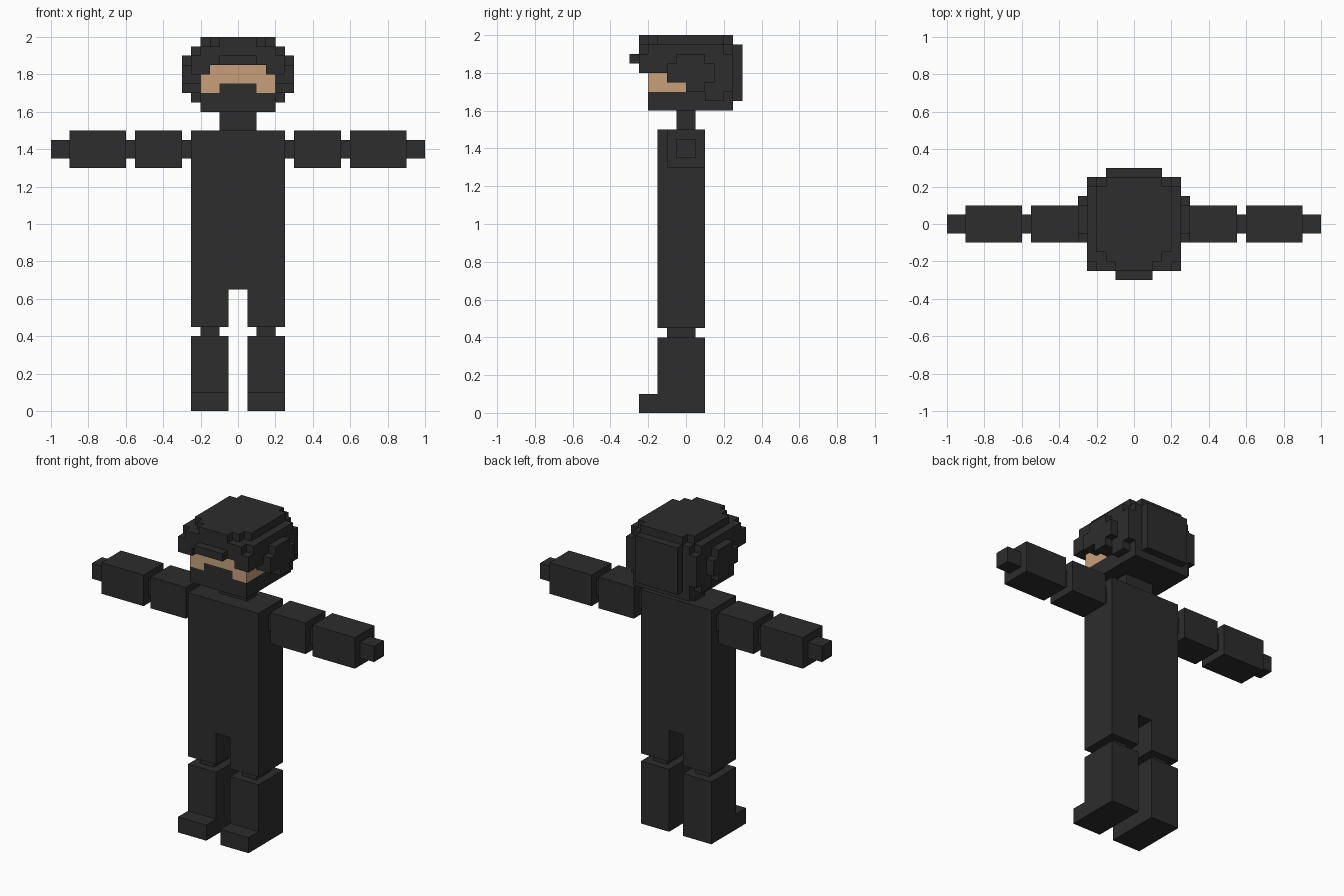
import bpy, bmesh, math
from mathutils import Vector

if "Cube" in bpy.data.objects:
    bpy.data.objects.remove(bpy.data.objects["Cube"])

U = 0.05  # one block edge


def material(name, rgb):
    m = bpy.data.materials.new(name)
    m.diffuse_color = (*rgb, 1)
    m.use_nodes = True
    m.node_tree.nodes["Principled BSDF"].inputs["Base Color"].default_value = m.diffuse_color
    return m


DARK = material("charcoal cloth", (0.026, 0.026, 0.026))
SKIN = material("tan skin", (0.578, 0.352, 0.195))


def finish(bm, name, mat):
    me = bpy.data.meshes.new(name)
    bm.to_mesh(me)
    bm.free()
    me.materials.append(mat)
    ob = bpy.data.objects.new(name, me)
    bpy.context.collection.objects.link(ob)
    return ob


def box(name, x, y, z, mat=DARK):
    """Box from (low, high) ranges in block units."""
    bm = bmesh.new()
    bmesh.ops.create_cube(bm, size=1)
    for v in bm.verts:
        v.co = Vector([(r[0] if c < 0 else r[1]) * U for c, r in zip(v.co, (x, y, z))])
    return finish(bm, name, mat)


def pair(name, x, y, z):
    box("right_" + name, x, y, z)
    box("left_" + name, (-x[1], -x[0]), y, z)


def cells(half, y0, y1, z0, z1):
    """Blocks of a box that is symmetric in x."""
    return {(x, y, z) for x in range(-half, half)
            for y in range(y0, y1) for z in range(z0, z1)}


def blocks(name, own, solid, mat):
    """Mesh of the exposed faces of a set of blocks."""
    bm = bmesh.new()
    verts = {}
    for c in own:
        for axis in range(3):
            for side in (0, 1):
                n = list(c)
                n[axis] += 2 * side - 1
                if tuple(n) in solid:
                    continue
                a, b = (axis + 1) % 3, (axis + 2) % 3
                loop = []
                for i, j in ((0, 0), (1, 0), (1, 1), (0, 1)):
                    p = list(c)
                    p[axis] += side
                    p[a] += i
                    p[b] += j
                    p = tuple(p)
                    if p not in verts:
                        verts[p] = bm.verts.new([k * U for k in p])
                    loop.append(verts[p])
                bm.faces.new(loop if side else loop[::-1])
    bmesh.ops.dissolve_limit(bm, angle_limit=math.radians(1),
                             verts=bm.verts[:], edges=bm.edges[:])
    return finish(bm, name, mat)


# Body
box("torso", (-5, 5), (-3, 2), (13, 30))
box("neck", (-2, 2), (-1, 1), (30, 32))

# Legs
pair("thigh", (1, 5), (-3, 2), (9, 13))
pair("knee", (2, 4), (-2, 1), (8, 9))
pair("shin", (1, 5), (-3, 2), (0, 8))
pair("foot", (1, 5), (-5, -3), (0, 2))

# Arms
pair("shoulder_joint", (5, 6), (-1, 1), (27, 29))
pair("upper_arm", (6, 11), (-2, 2), (26, 30))
pair("elbow", (11, 12), (-1, 1), (27, 29))
pair("forearm", (12, 18), (-2, 2), (26, 30))
pair("hand", (18, 20), (-1, 1), (27, 29))

# Face and mask blocks
mask = cells(4, -4, 4, 32, 34) | cells(2, -4, 1, 34, 35)
face = cells(4, -4, 1, 34, 37) - mask

# Hair: crown, sides, back and fringe
hair = set()
for part in (
    (2, -5, 5, 39, 40), (3, -4, 5, 39, 40), (4, -3, 4, 39, 40),   # crown
    (4, -5, 5, 38, 39), (5, -4, 4, 38, 39),
    (5, -5, 5, 36, 38),                                           # brow band
    (5, -1, 5, 35, 36), (5, 0, 5, 34, 35), (5, 2, 4, 33, 34),     # sides
    (6, -1, 2, 35, 38), (6, -2, 3, 35, 37), (6, 0, 2, 34, 35),    # ears
    (4, 1, 5, 33, 36), (4, 4, 5, 32, 33),                         # nape
    (3, 5, 6, 33, 39),                                            # back
    (2, -6, -5, 37, 38),                                          # peak
):
    hair |= cells(*part)
hair -= cells(3, -5, -4, 36, 37)  # opening above the eyes
hair -= face | mask

solid = hair | face | mask
blocks("hair", hair, solid, DARK)
blocks("face", face, solid, SKIN)
blocks("mask", mask, solid, DARK)
